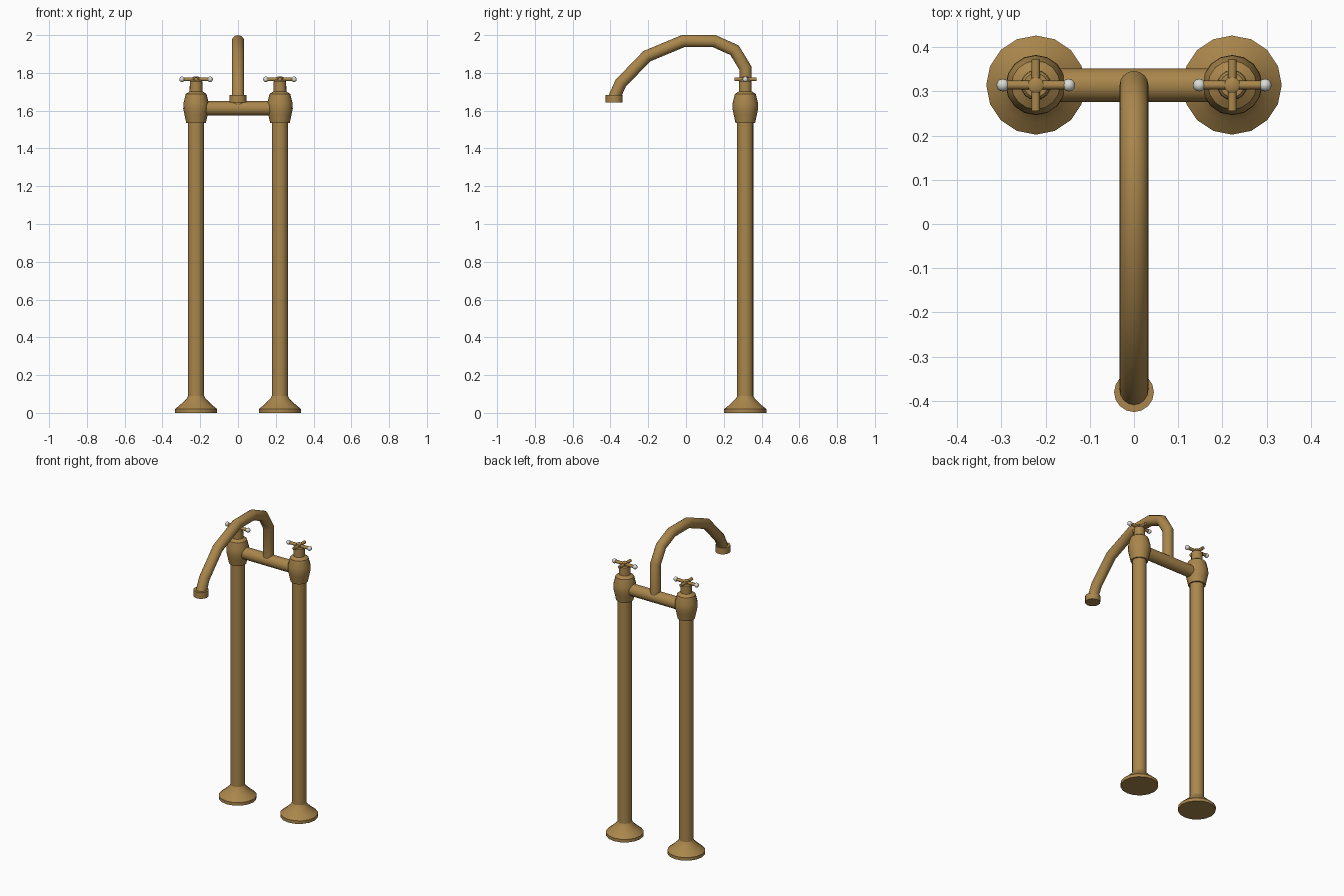
import bpy, bmesh, math
from mathutils import Vector, Matrix

if "Cube" in bpy.data.objects:
    bpy.data.objects.remove(bpy.data.objects["Cube"])

PY = 0.314      # depth of the two columns
PX = 0.222      # half spacing of the columns


def material(name, rgb):
    m = bpy.data.materials.new(name)
    m.diffuse_color = (*rgb, 1)
    m.use_nodes = True
    m.node_tree.nodes["Principled BSDF"].inputs["Base Color"].default_value = m.diffuse_color
    return m


brass = material("aged brass", (0.40, 0.24, 0.072))
white = material("white porcelain", (0.72, 0.72, 0.68))


def finish(name, bm, mat, angle=35):
    bmesh.ops.recalc_face_normals(bm, faces=bm.faces)
    me = bpy.data.meshes.new(name)
    bm.to_mesh(me)
    bm.free()
    ob = bpy.data.objects.new(name, me)
    bpy.context.collection.objects.link(ob)
    me.materials.append(mat)
    bpy.ops.object.select_all(action='DESELECT')
    ob.select_set(True)
    bpy.context.view_layer.objects.active = ob
    bpy.ops.object.shade_smooth_by_angle(angle=math.radians(angle))
    return ob


def skin(bm, rings):
    # joins successive rings of vertices and caps both ends
    n = len(rings[0])
    for a, b in zip(rings, rings[1:]):
        for i in range(n):
            j = (i + 1) % n
            bm.faces.new((a[i], a[j], b[j], b[i]))
    bm.faces.new(rings[0])
    bm.faces.new(rings[-1])


def lathe(name, profile, x, y, mat, sides=16, angle=35):
    bm = bmesh.new()
    turn = [2 * math.pi * i / sides for i in range(sides)]
    skin(bm, [[bm.verts.new((x + r * math.cos(t), y + r * math.sin(t), z))
               for t in turn] for r, z in profile])
    return finish(name, bm, mat, angle)


def rod(name, p, q, r, mat, sides=12):
    p, q = Vector(p), Vector(q)
    bm = bmesh.new()
    rot = (q - p).to_track_quat('Z', 'Y').to_matrix().to_4x4()
    bmesh.ops.create_cone(bm, cap_ends=True, segments=sides, radius1=r, radius2=r,
                          depth=(q - p).length,
                          matrix=Matrix.Translation((p + q) / 2) @ rot)
    return finish(name, bm, mat)


for side, x in (("left", -PX), ("right", PX)):
    # floor flange, column and bulbous valve body
    lathe(side + "_base_flange", [(0.112, 0), (0.112, 0.02), (0.085, 0.042),
          (0.05, 0.076), (0.043, 0.09)], x, PY, brass)
    lathe(side + "_column", [(0.043, 0.08), (0.043, 1.55)], x, PY, brass)
    lathe(side + "_valve_body", [(0.052, 1.535), (0.062, 1.582), (0.068, 1.61),
          (0.067, 1.64), (0.055, 1.688), (0.034, 1.702), (0.033, 1.755),
          (0.027, 1.762)], x, PY, brass)
    # cross handle with porcelain tips
    z = 1.766
    lathe(side + "_handle_hub", [(0.018, 1.755), (0.018, 1.777), (0.012, 1.781)],
          x, PY, brass, 12)
    rod(side + "_handle_long_arm", (x - 0.07, PY, z), (x + 0.07, PY, z), 0.010, brass)
    rod(side + "_handle_short_arm", (x, PY - 0.058, z), (x, PY + 0.058, z), 0.010, brass)
    for tip, s in (("inner", -1), ("outer", 1)):
        bm = bmesh.new()
        bmesh.ops.create_uvsphere(
            bm, u_segments=12, v_segments=8, radius=0.0145,
            matrix=Matrix.Translation((x + math.copysign(s, x * s) * 0.0745, PY, z)))
        finish(side + "_handle_tip_" + tip, bm, white, 60)

# pipe joining the two valves
rod("cross_pipe", (-PX, PY, 1.612), (PX, PY, 1.612), 0.038, brass, 16)

# swan-neck spout swept along a side path
path = [Vector((0, y, z)) for y, z in (
    (PY, 1.62), (PY, 1.826), (0.257, 1.92), (0.15, 1.968), (-0.016, 1.968),
    (-0.208, 1.888), (-0.346, 1.745), (-0.38, 1.67))]
bm = bmesh.new()
rings = []
for i, p in enumerate(path):
    d0 = (p - path[max(i - 1, 0)]).normalized()
    d1 = (path[min(i + 1, len(path) - 1)] - p).normalized()
    d = (d0 + d1).normalized()
    normal = Vector((1, 0, 0)).cross(d)
    widen = 1 / max(d.dot(d1 if d1.length else d0), 0.5)   # mitre the bend
    rings.append([bm.verts.new(p + Vector((0.0325 * math.cos(t), 0, 0))
                               + normal * 0.032 * widen * math.sin(t))
                  for t in (2 * math.pi * k / 16 for k in range(16))])
skin(bm, rings)
finish("spout", bm, brass, 40)

# outlet collar at the spout end
lathe("spout_outlet", [(0.045, 1.643), (0.045, 1.684)], 0, -0.38, brass)

# correct the handle tips so each pair straddles its valve
for ob in bpy.data.objects:
    if "_handle_tip_" in ob.name:
        x = -PX if ob.name.startswith("left") else PX
        want = x + (0.0745 if ("outer" in ob.name) == (x > 0) else -0.0745)
        have = sum(v.co.x for v in ob.data.vertices) / len(ob.data.vertices)
        ob.data.transform(Matrix.Translation((want - have, 0, 0)))
